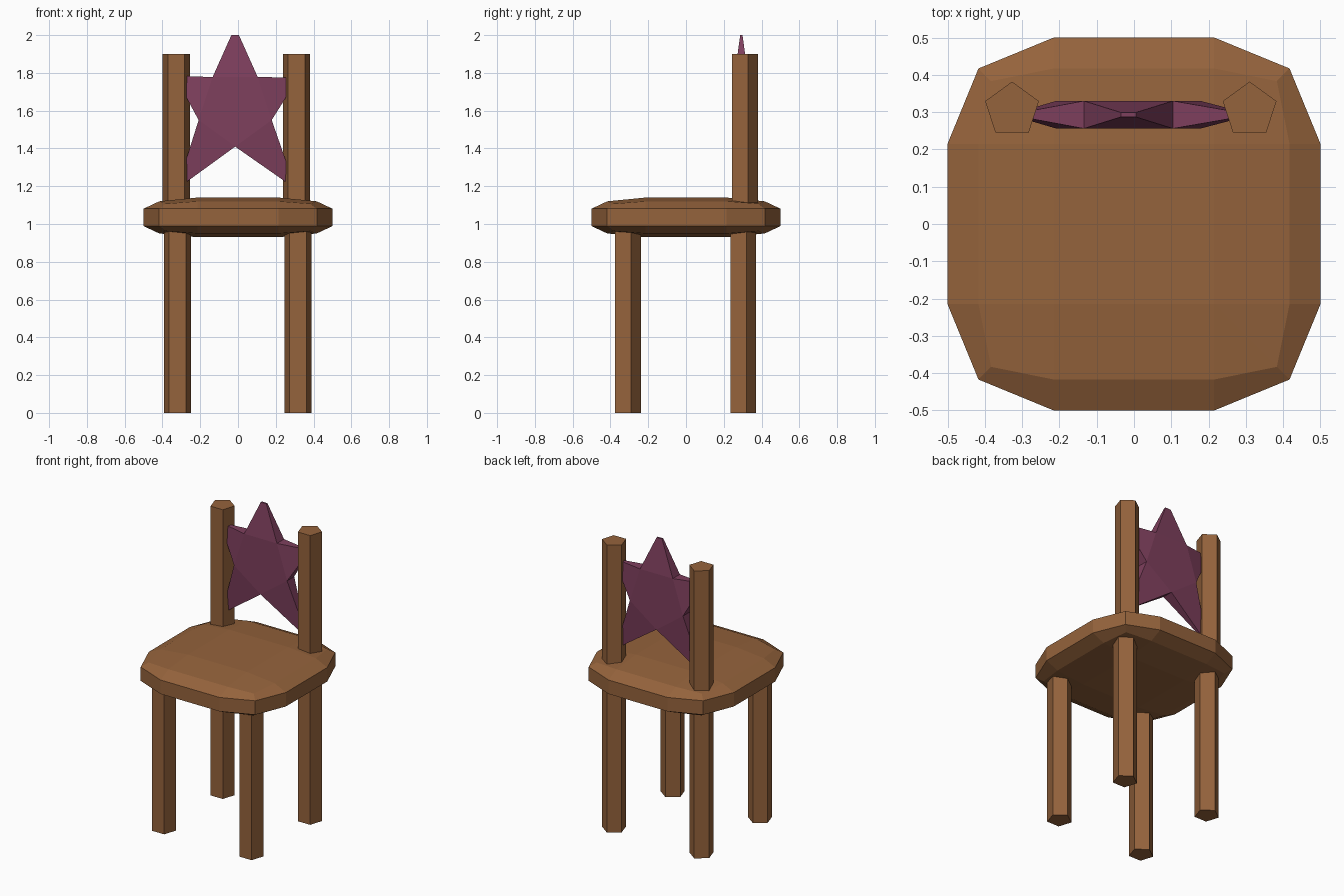
import bpy, bmesh
from math import sin, cos, pi

if "Cube" in bpy.data.objects:
    bpy.data.objects.remove(bpy.data.objects["Cube"])


def material(name, color):
    m = bpy.data.materials.new(name)
    m.diffuse_color = color
    m.use_nodes = True
    m.node_tree.nodes["Principled BSDF"].inputs["Base Color"].default_value = m.diffuse_color
    return m


wood = material("wood", (0.30, 0.125, 0.045, 1))
plum = material("plum", (0.21, 0.05, 0.11, 1))


def make(name, rings, mat):
    """Skin a stack of equal-length vertex rings, capping both ends."""
    bm = bmesh.new()
    loops = [[bm.verts.new(p) for p in ring] for ring in rings]
    n = len(loops[0])
    for a, b in zip(loops, loops[1:]):
        for i in range(n):
            j = (i + 1) % n
            bm.faces.new((a[i], a[j], b[j], b[i]))
    bm.faces.new(loops[0][::-1])
    bm.faces.new(loops[-1])
    bmesh.ops.remove_doubles(bm, verts=bm.verts, dist=0.0005)
    bmesh.ops.recalc_face_normals(bm, faces=bm.faces)
    me = bpy.data.meshes.new(name)
    bm.to_mesh(me)
    bm.free()
    me.materials.append(mat)
    ob = bpy.data.objects.new(name, me)
    bpy.context.collection.objects.link(ob)
    return ob


# Seat: rounded slab of 12-point rings, three points per corner
def seat_ring(edge, corner, z_edge, z_corner):
    ring = []
    for k in range(4):
        for x, y, z in ((edge, 0.215, z_edge), (corner, corner, z_corner),
                        (0.215, edge, z_edge)):
            for _ in range(k):
                x, y = -y, x
            ring.append((x, y, z))
    return ring


MID = 1.035
levels = [(0.215, 0.215, 0.105, 0.105), (0.417, 0.383, 0.085, 0.072),
          (0.5, 0.417, 0.046, 0.046)]
rings = [seat_ring(e, c, MID - ze, MID - zc) for e, c, ze, zc in levels]
rings += [seat_ring(e, c, MID + ze, MID + zc) for e, c, ze, zc in levels[::-1]]
make("seat", rings, wood)


# Legs and back posts: pentagonal prisms
def post(name, x, y, z0, z1, r=0.0757):
    def ring(z):
        return [(x + r * cos(pi / 2 + i * 2 * pi / 5),
                 y + r * sin(pi / 2 + i * 2 * pi / 5), z) for i in range(5)]
    make(name, [ring(z0), ring(z1)], wood)


for side, leg_x, post_x in (("left", -0.32, -0.327), ("right", 0.317, 0.31)):
    post("front_leg_" + side, leg_x, -0.314, 0, 1.0)
    post("back_leg_" + side, leg_x, 0.296, 0, 1.0)
    post("back_post_" + side, post_x, 0.306, 1.06, 1.9)

# Star backrest: thick at the inner corners, thin at the blunt tips
CX, CY, CZ, R_IN = -0.015, 0.293, 1.613, 0.2034
tips = [(-0.015, 2.0), (-0.308, 1.765), (-0.288, 1.235),
        (0.268, 1.235), (0.290, 1.757)]
outline = []
for i, (tx, tz) in enumerate(tips):
    a = pi / 2 + i * 2 * pi / 5
    px, pz = 0.02 * sin(a), -0.02 * cos(a)
    outline += [(tx + px, tz + pz, 0.006), (tx - px, tz - pz, 0.006),
                (CX + R_IN * cos(a + pi / 5), CZ + R_IN * sin(a + pi / 5), 0.037)]

bm = bmesh.new()
front, back = ([bm.verts.new((x, CY + s * t, z)) for x, z, t in outline]
               for s in (-1, 1))
for i in range(15):
    j = (i + 1) % 15
    bm.faces.new((front[i], front[j], back[j], back[i]))
for f in (front, back):
    bm.faces.new(f[2::3])
    for i in range(0, 15, 3):
        bm.faces.new((f[i - 1], f[i], f[i + 1], f[i + 2]))
bmesh.ops.recalc_face_normals(bm, faces=bm.faces)
me = bpy.data.meshes.new("star_backrest")
bm.to_mesh(me)
bm.free()
me.materials.append(plum)
bpy.context.collection.objects.link(bpy.data.objects.new("star_backrest", me))
